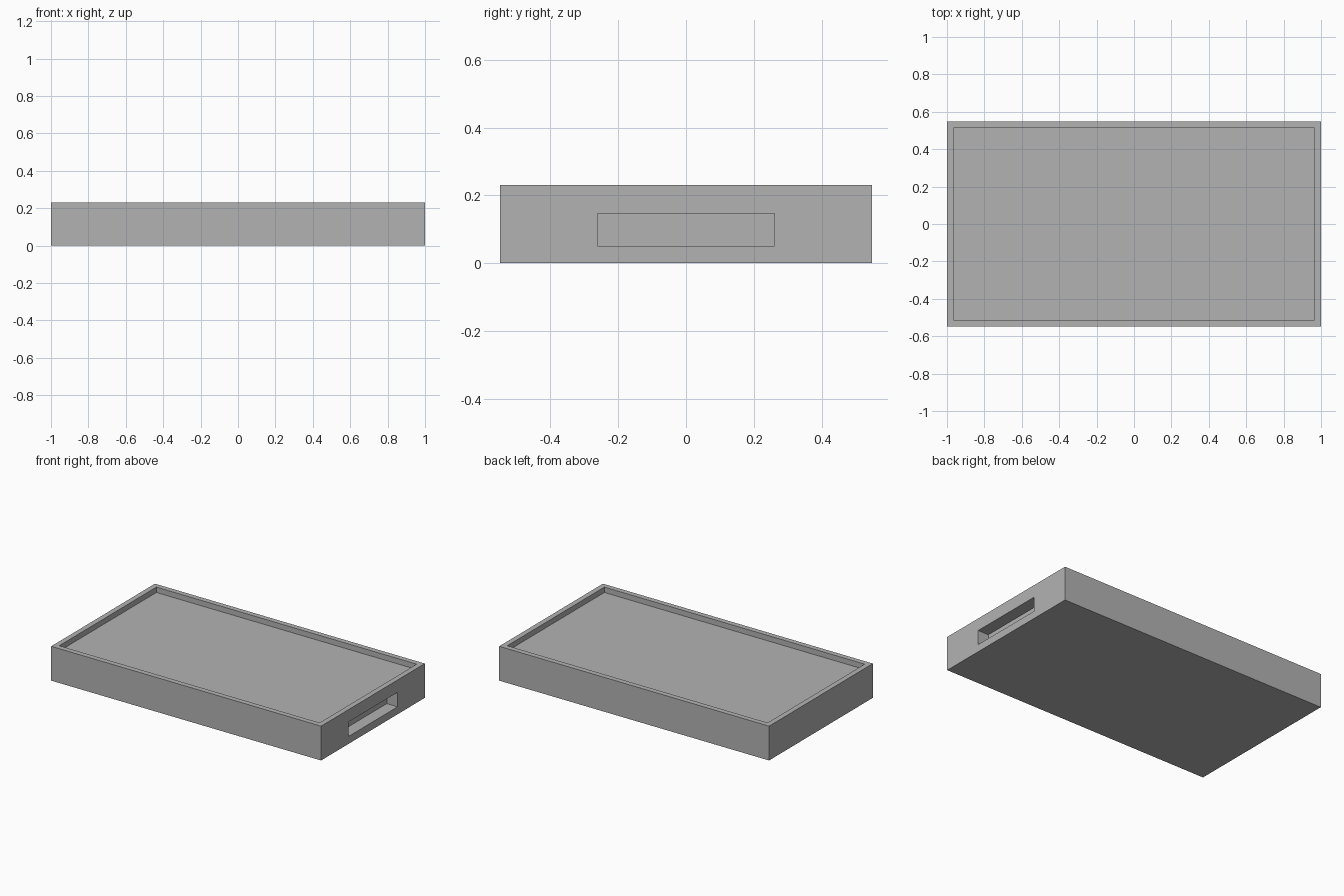
import bpy
import bmesh
from mathutils import Vector

LENGTH, WIDTH, HEIGHT = 2.0, 1.098, 0.23
RIM, RECESS = 0.05, 0.036
SLOT_WIDTH, SLOT_BOTTOM, SLOT_TOP, SLOT_DEPTH = 0.522, 0.05, 0.147, 0.08

cube = bpy.data.objects.get("Cube")
if cube:
    bpy.data.objects.remove(cube)

# Plain grey for the whole tray
grey = bpy.data.materials.new("plain grey")
grey.use_nodes = True
grey.diffuse_color = (0.45, 0.45, 0.45, 1)
grey.node_tree.nodes["Principled BSDF"].inputs["Base Color"].default_value = grey.diffuse_color


def face_towards(bm, direction):
    return max(bm.faces, key=lambda f: f.normal.dot(Vector(direction)))


def sink(bm, face, depth):
    """Push a face inwards, leaving straight walls around it."""
    offset = -face.normal * depth
    bmesh.ops.inset_region(bm, faces=[face], thickness=0)
    bmesh.ops.translate(bm, verts=face.verts, vec=offset)


# Solid block standing on the ground
bm = bmesh.new()
bmesh.ops.create_cube(bm, size=1)
bmesh.ops.scale(bm, vec=(LENGTH, WIDTH, HEIGHT), verts=bm.verts)
bmesh.ops.translate(bm, vec=(0, 0, HEIGHT / 2), verts=bm.verts)
bm.normal_update()
top = face_towards(bm, (0, 0, 1))
side = face_towards(bm, (1, 0, 0))

# Shallow recess inside the rim
bmesh.ops.inset_region(bm, faces=[top], thickness=RIM)
sink(bm, top, RECESS)

# Hand slot in the left end only
bmesh.ops.inset_region(bm, faces=[side], thickness=0.02)
for v in side.verts:
    v.co.y = SLOT_WIDTH / 2 if v.co.y > 0 else -SLOT_WIDTH / 2
    v.co.z = SLOT_TOP if v.co.z > HEIGHT / 2 else SLOT_BOTTOM
sink(bm, side, SLOT_DEPTH)

bmesh.ops.recalc_face_normals(bm, faces=bm.faces)
mesh = bpy.data.meshes.new("tray")
bm.to_mesh(mesh)
bm.free()
mesh.materials.append(grey)
tray = bpy.data.objects.new("tray", mesh)
bpy.context.collection.objects.link(tray)
